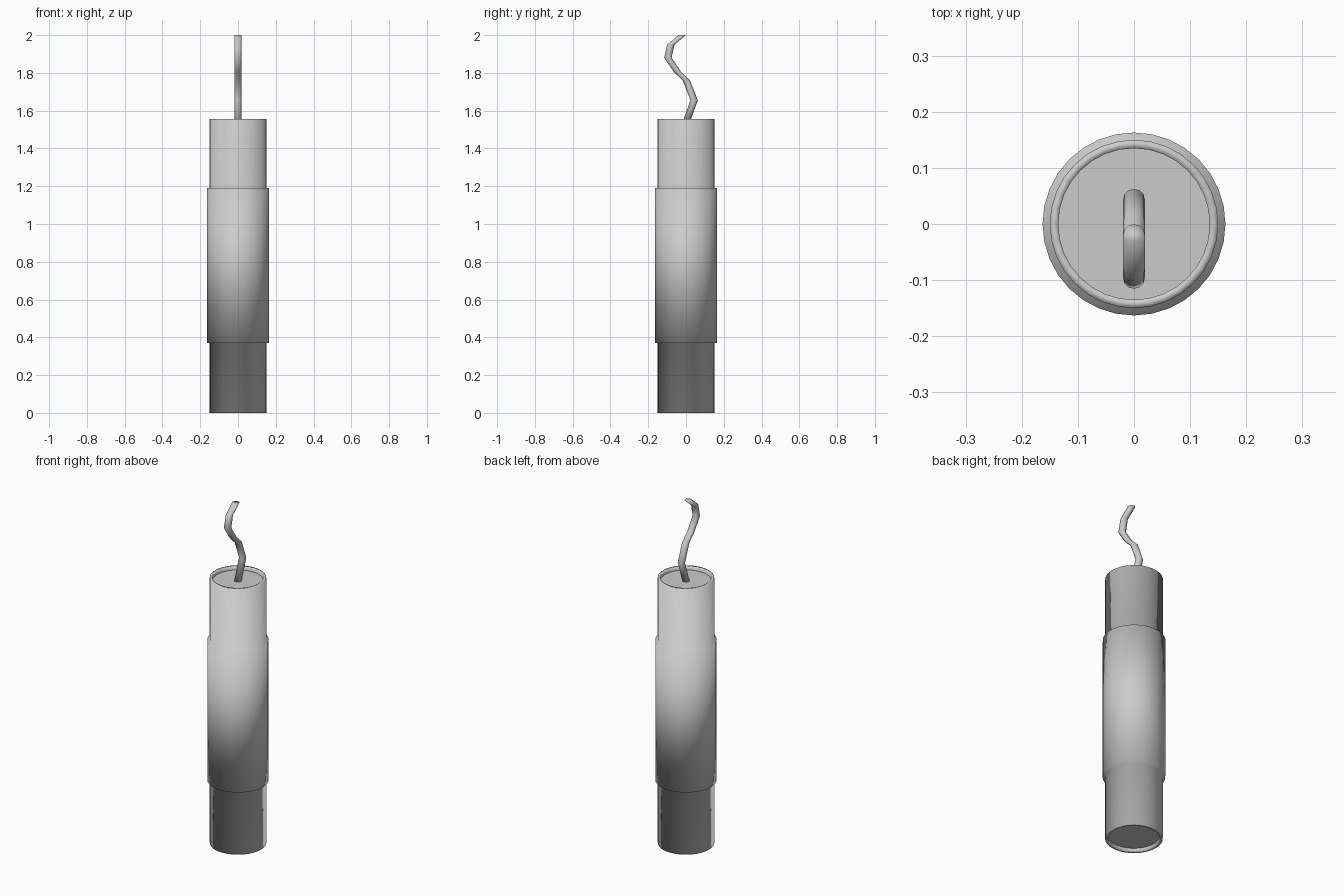
import bpy
import bmesh
import math

cube = bpy.data.objects.get("Cube")
if cube:
    bpy.data.objects.remove(cube, do_unlink=True)

grey = bpy.data.materials.new("plain_grey")
grey.use_nodes = True
COLOUR = (0.6, 0.6, 0.6, 1)
grey.diffuse_color = COLOUR
grey.node_tree.nodes["Principled BSDF"].inputs["Base Color"].default_value = COLOUR


def loft(name, rings, sides, cap_ends=False, smooth=True):
    """Join level circles, each given as (y centre, z, radius)."""
    bm = bmesh.new()
    loops = []
    for y, z, r in rings:
        angles = [2 * math.pi * i / sides for i in range(sides)]
        loops.append([bm.verts.new((r * math.cos(a), y + r * math.sin(a), z)) for a in angles])
    for low, high in zip(loops, loops[1:]):
        for i in range(sides):
            j = (i + 1) % sides
            bm.faces.new((low[i], low[j], high[j], high[i]))
    if cap_ends:
        bm.faces.new(loops[0][::-1])
        bm.faces.new(loops[-1])
    for face in bm.faces:
        face.smooth = smooth
    mesh = bpy.data.meshes.new(name)
    bm.to_mesh(mesh)
    bm.free()
    mesh.materials.append(grey)
    obj = bpy.data.objects.new(name, mesh)
    bpy.context.collection.objects.link(obj)
    return obj


HEIGHT, RECESS = 1.555, 0.02
TUBE, INNER, SLEEVE = 0.15, 0.135, 0.163
SIDES = 32

# Tube with a thicker sleeve round its middle and a recessed rim at each end
casing_profile = [
    (RECESS, INNER), (0, INNER), (0, TUBE),
    (0.37, TUBE), (0.37, SLEEVE), (1.19, SLEEVE), (1.19, TUBE),
    (HEIGHT, TUBE), (HEIGHT, INNER), (HEIGHT - RECESS, INNER),
]
loft("casing", [(0, z, r) for z, r in casing_profile], SIDES)

# Flat plugs closing both ends
for name, z in (("bottom_plug", RECESS), ("top_plug", HEIGHT - RECESS - 0.005)):
    loft(name, [(0, z, INNER), (0, z + 0.005, INNER)], SIDES, cap_ends=True, smooth=False)

# Crooked fuse, swept with level cross-sections
fuse_path = [
    (0, HEIGHT - RECESS), (0.043, 1.655), (0.002, 1.76), (-0.045, 1.805),
    (-0.096, 1.88), (-0.08, 1.95), (-0.02, 2.0),
]
loft("fuse", [(y, z, 0.0195) for y, z in fuse_path], 12, cap_ends=True)
